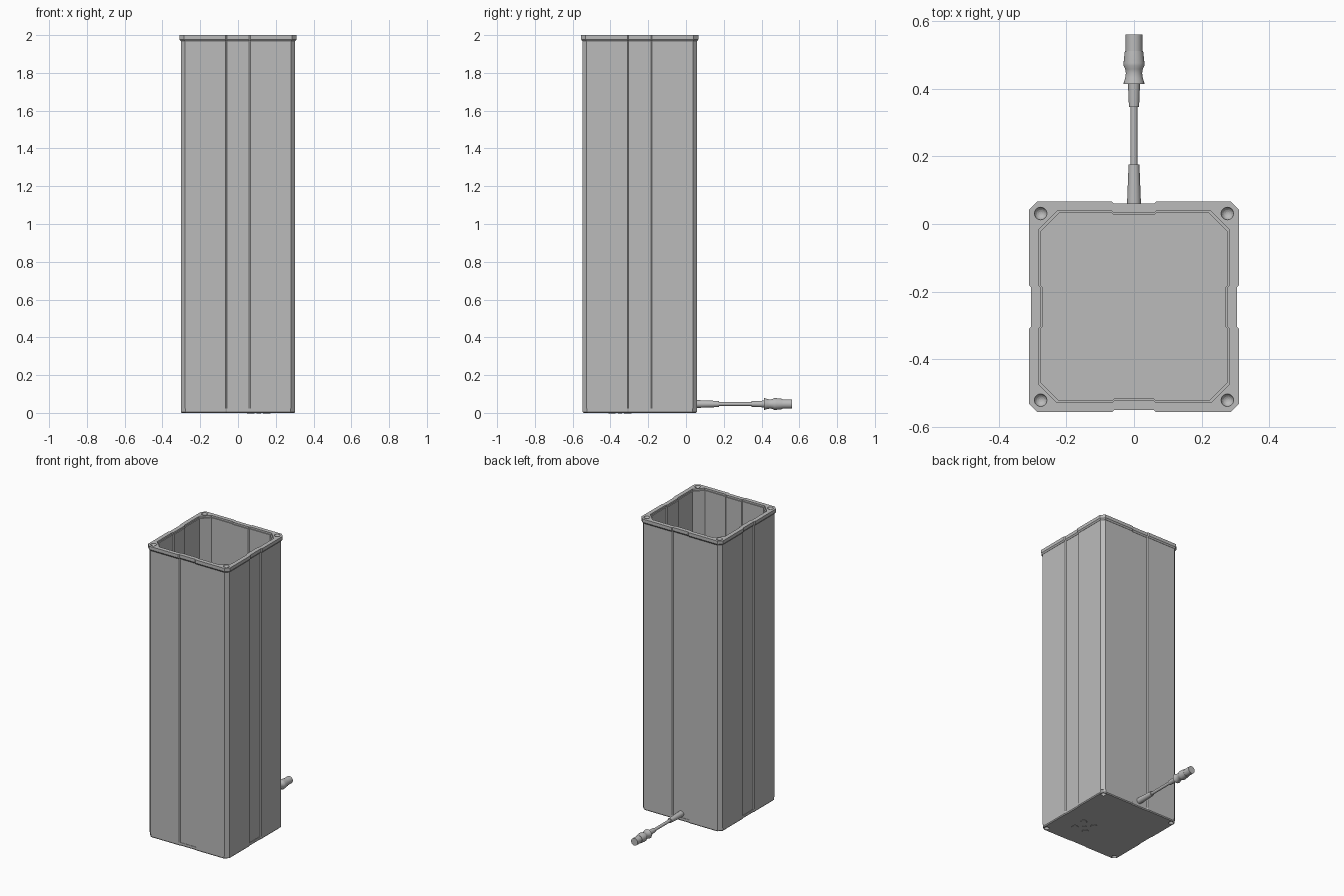
import bpy, bmesh, math
from mathutils import Matrix, Vector

cube = bpy.data.objects.get("Cube")
if cube:
    bpy.data.objects.remove(cube, do_unlink=True)

CENTRE_Y = -0.245
CABLE_Z = 0.047

grey = bpy.data.materials.new("plain_grey")
grey.use_nodes = True
COLOUR = (0.5, 0.5, 0.5, 1)
grey.diffuse_color = COLOUR
grey.node_tree.nodes["Principled BSDF"].inputs["Base Color"].default_value = COLOUR


def finish(name, bm):
    bmesh.ops.recalc_face_normals(bm, faces=bm.faces)
    mesh = bpy.data.meshes.new(name)
    bm.to_mesh(mesh)
    bm.free()
    obj = bpy.data.objects.new(name, mesh)
    bpy.context.collection.objects.link(obj)
    mesh.materials.append(grey)
    return obj


def outline(half, chamfer, z, dent=0.006, dent_half=0.065):
    """Square with chamfered corners and a shallow dent midway along each side."""
    inner = half - chamfer
    side = [(-inner, -half), (-dent_half, -half), (-dent_half + 0.006, -half + dent),
            (dent_half - 0.006, -half + dent), (dent_half, -half), (inner, -half)]
    points = []
    for k in range(4):
        turn = Matrix.Rotation(k * math.pi / 2, 3, "Z")
        for x, y in side:
            points.append(turn @ Vector((x, y, z)) + Vector((0, CENTRE_Y, 0)))
    return points


def loft(name, outlines, cyclic):
    """Skin a stack of outlines; join first to last, or cap both ends."""
    bm = bmesh.new()
    rings = [[bm.verts.new(p) for p in points] for points in outlines]
    pairs = list(zip(rings, rings[1:]))
    if cyclic:
        pairs.append((rings[-1], rings[0]))
    else:
        bm.faces.new(rings[0])
        bm.faces.new(rings[-1])
    for low, high in pairs:
        n = len(low)
        for i in range(n):
            j = (i + 1) % n
            bm.faces.new((low[i], low[j], high[j], high[i]))
    return finish(name, bm)


def corner_holes(target, z, radius=0.019):
    """Cut a round countersink at each corner."""
    bm = bmesh.new()
    for sx in (-1, 1):
        for sy in (-1, 1):
            place = Matrix.Translation((sx * 0.276, CENTRE_Y + sy * 0.276, z))
            bmesh.ops.create_uvsphere(bm, u_segments=20, v_segments=10,
                                      radius=radius, matrix=place)
    cutter = finish(target.name + "_hole_cutter", bm)
    cutter.hide_render = True
    cutter.hide_set(True)
    cut = target.modifiers.new("holes", "BOOLEAN")
    cut.operation = "DIFFERENCE"
    cut.solver = "EXACT"
    cut.object = cutter


def lathe(name, profile, segments=24):
    """Turn (radius, y) pairs around the cable axis."""
    bm = bmesh.new()
    rings = []
    for r, y in profile:
        rings.append([bm.verts.new((r * math.cos(a), y, CABLE_Z + r * math.sin(a)))
                      for a in (i * math.tau / segments for i in range(segments))])
    for low, high in zip(rings, rings[1:]):
        for i in range(segments):
            j = (i + 1) % segments
            bm.faces.new((low[i], low[j], high[j], high[i]))
    bm.faces.new(rings[0])
    bm.faces.new(rings[-1])
    obj = finish(name, bm)
    bpy.ops.object.select_all(action="DESELECT")
    bpy.context.view_layer.objects.active = obj
    obj.select_set(True)
    bpy.ops.object.shade_smooth_by_angle(angle=math.radians(30))
    return obj


# Hollow housing with shallow channels down every side
loft("housing_walls", [
    outline(0.303, 0.022, 0.022), outline(0.303, 0.022, 1.972),
    outline(0.277, 0.055, 1.972), outline(0.277, 0.055, 0.022)], True)

# Base plate
base = loft("base_plate", [
    outline(0.298, 0.024, 0.0, 0.003), outline(0.303, 0.024, 0.006, 0.003),
    outline(0.303, 0.024, 0.022, 0.003)], False)
corner_holes(base, 0.0, 0.016)

# Top rim with a bevelled opening
rim = loft("top_rim", [
    outline(0.304, 0.022, 1.968), outline(0.311, 0.025, 1.978),
    outline(0.311, 0.025, 2.0), outline(0.283, 0.055, 2.0),
    outline(0.283, 0.055, 1.988), outline(0.277, 0.055, 1.988),
    outline(0.277, 0.055, 1.968)], True)
corner_holes(rim, 2.002)

# Vent buttons under the base
bm = bmesh.new()
for dx, dy in ((-1, -1), (-1, 1), (1, -1), (1, 1), (0, 0)):
    size = 0.014 if dx == 0 else 0.024
    bmesh.ops.create_cone(
        bm, cap_ends=True, segments=20, radius1=size * 0.8, radius2=size, depth=0.006,
        matrix=Matrix.Translation((0.11 + dx * 0.042, -0.35 + dy * 0.042, 0.001)))
for v in bm.verts:
    v.co.z = max(v.co.z, -0.002)
finish("base_buttons", bm)

# Cable, strain reliefs and plug
lathe("cable_boot", [(0.020, 0.045), (0.020, 0.075), (0.016, 0.176)])
lathe("cable", [(0.010, 0.17), (0.010, 0.35)])
lathe("plug_strain_relief", [(0.015, 0.346), (0.018, 0.42)])
lathe("plug_grip", [
    (0.031, 0.414), (0.030, 0.420), (0.026, 0.432), (0.024, 0.446), (0.026, 0.458),
    (0.031, 0.468), (0.031, 0.476), (0.027, 0.512)])
lathe("plug_tip", [(0.025, 0.51), (0.025, 0.56)])
